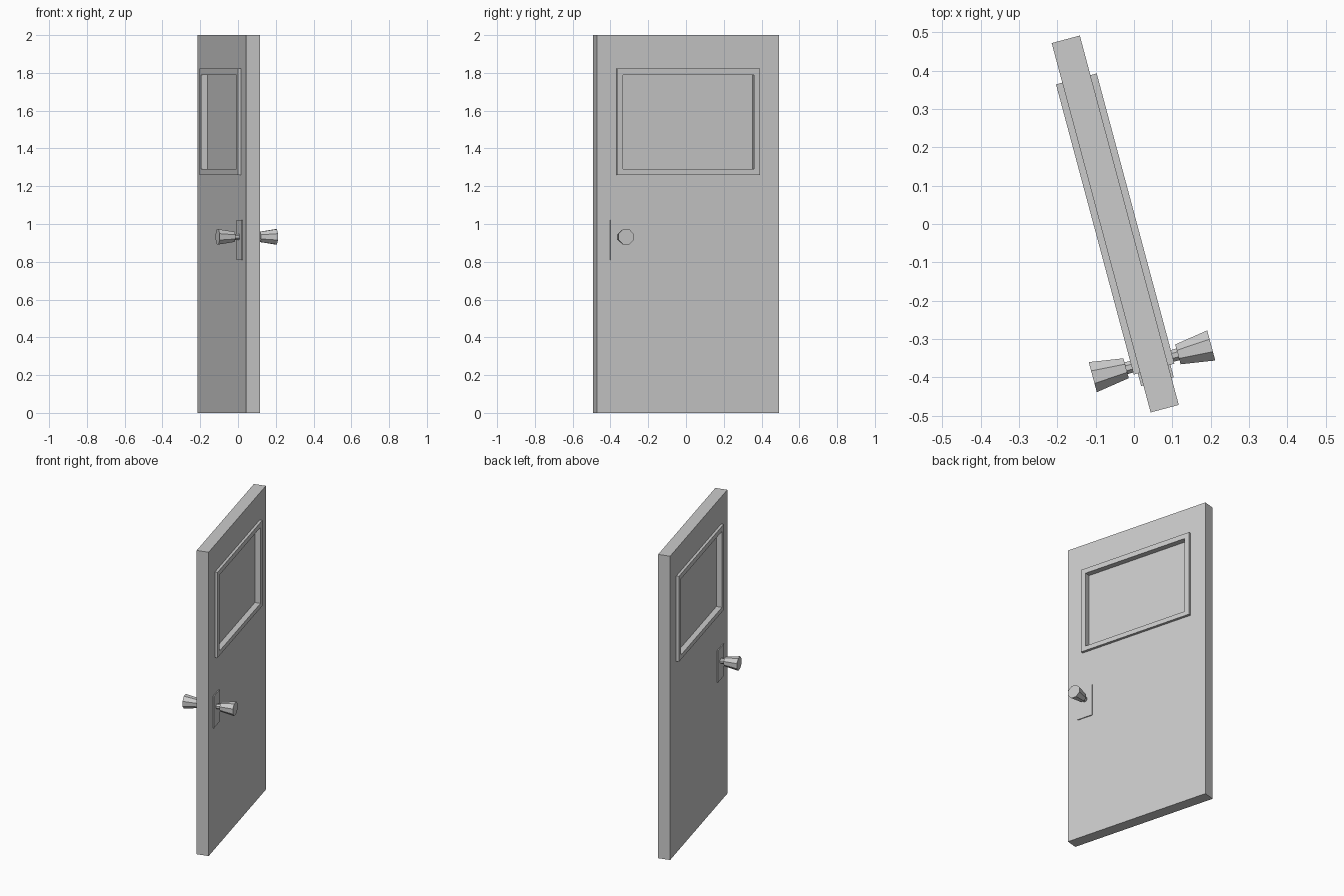
import bpy, bmesh, math
from mathutils import Matrix

if "Cube" in bpy.data.objects:
    bpy.data.objects.remove(bpy.data.objects["Cube"])

# Local door space: x = thickness, y = width, z = height; then swung open 15 degrees
SWING = Matrix.Translation((-0.049, 0, 0)) @ Matrix.Rotation(math.radians(15), 4, 'Z')


def finish(name, bm):
    bmesh.ops.recalc_face_normals(bm, faces=bm.faces)
    bm.transform(SWING)
    mesh = bpy.data.meshes.new(name)
    bm.to_mesh(mesh)
    bm.free()
    bpy.context.collection.objects.link(bpy.data.objects.new(name, mesh))


def skin(bm, loops, closed):
    """Bridge successive vertex loops; close into a ring or cap the ends."""
    n = len(loops[0])
    pairs = list(zip(loops, loops[1:])) + ([(loops[-1], loops[0])] if closed else [])
    for a, b in pairs:
        for i in range(n):
            j = (i + 1) % n
            bm.faces.new((a[i], a[j], b[j], b[i]))
    if not closed:
        bm.faces.new(loops[0])
        bm.faces.new(loops[-1])


def rect(bm, x, r):
    y0, y1, z0, z1 = r
    return [bm.verts.new((x, y, z)) for y, z in ((y0, z0), (y1, z0), (y1, z1), (y0, z1))]


def box(name, x0, x1, r):
    bm = bmesh.new()
    skin(bm, [rect(bm, x0, r), rect(bm, x1, r)], False)
    finish(name, bm)


def ring(name, x0, x1, outer, inner):
    bm = bmesh.new()
    skin(bm, [rect(bm, x0, outer), rect(bm, x1, outer),
              rect(bm, x1, inner), rect(bm, x0, inner)], True)
    finish(name, bm)


def knob(name, side, y, z, profile, sides=8):
    bm = bmesh.new()
    loops = []
    for x, r in profile:
        angles = [math.tau * (i + 0.5) / sides for i in range(sides)]
        loops.append([bm.verts.new((side * x, y + r * math.cos(a), z + r * math.sin(a)))
                      for a in angles])
    skin(bm, loops, False)
    finish(name, bm)


T = 0.038                                   # half thickness of the door
opening = (-0.359, 0.359, 1.29, 1.79)

# Door leaf with window opening, and the thinner panel set in it
ring("door_leaf", -T, T, (-0.499, 0.499, 0, 2), opening)
box("window_panel", -0.019, 0.019, opening)

# Trim, lock plate and knob on both faces
for side, label in ((1, "right"), (-1, "left")):
    ring("window_trim_" + label, side * T, side * 0.055,
         (-0.392, 0.392, 1.26, 1.823), opening)
    box("lock_plate_" + label, side * T, side * 0.044, (-0.426, -0.321, 0.81, 1.02))
    knob("door_knob_" + label, side, -0.371, 0.932,
         [(0.044, 0.017), (0.07, 0.017), (0.07, 0.029), (0.16, 0.044)])
